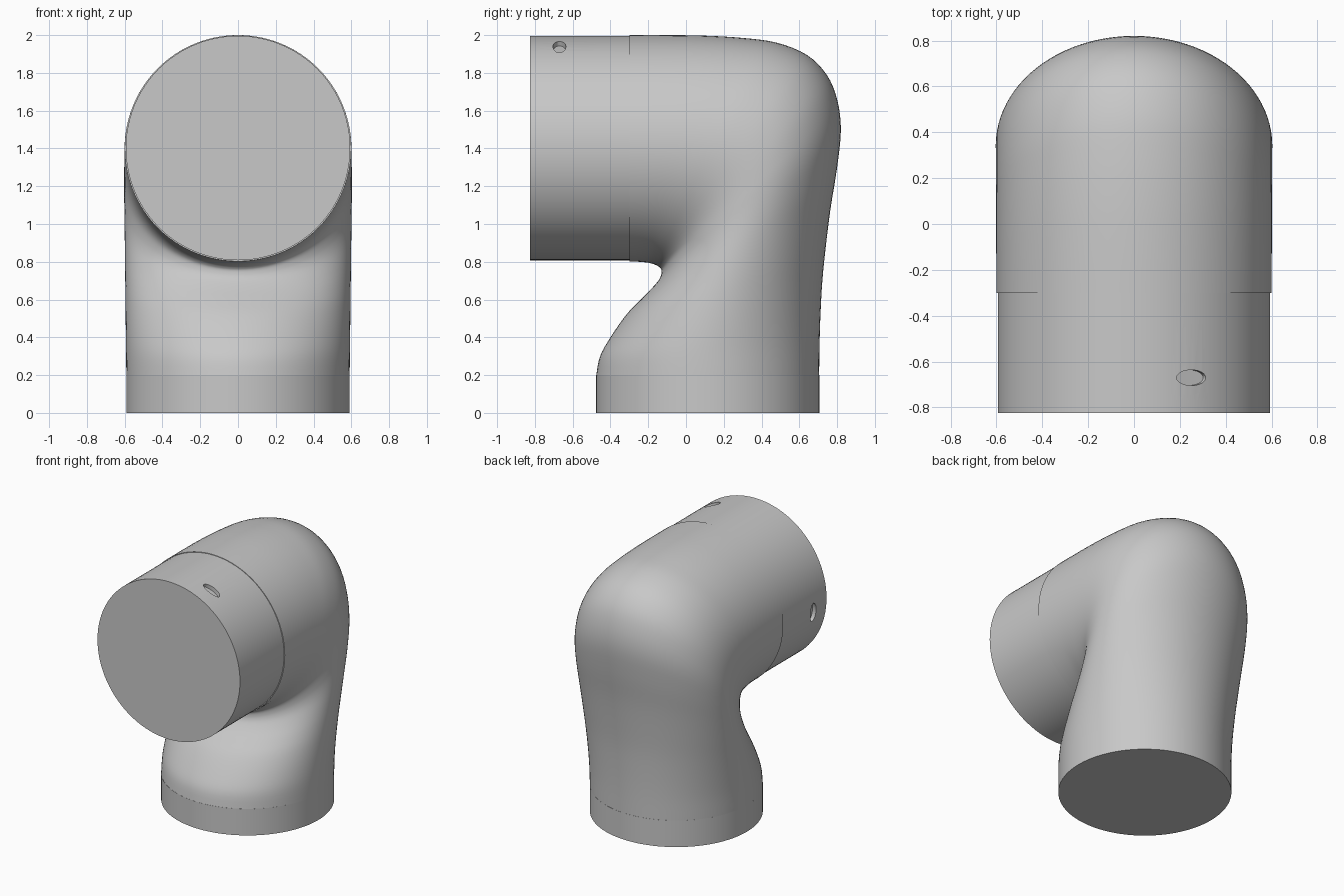
import bpy, bmesh, math
from mathutils import Vector, Matrix

default = bpy.data.objects.get("Cube")
if default:
    bpy.data.objects.remove(default, do_unlink=True)

SEGMENTS = 96
AXIS_Z = 1.402          # height of the outlet axis
OUTLET_RADIUS = 0.594

grey = bpy.data.materials.new("plain grey")
grey.use_nodes = True
grey.diffuse_color = (0.58, 0.58, 0.58, 1)
shader = next(n for n in grey.node_tree.nodes if n.type == "BSDF_PRINCIPLED")
shader.inputs["Base Color"].default_value = grey.diffuse_color


def finish(name, bm):
    """Turn a bmesh into a grey object in the scene."""
    bmesh.ops.recalc_face_normals(bm, faces=bm.faces)
    mesh = bpy.data.meshes.new(name)
    bm.to_mesh(mesh)
    bm.free()
    mesh.materials.append(grey)
    obj = bpy.data.objects.new(name, mesh)
    bpy.context.collection.objects.link(obj)
    return obj


def smooth(obj):
    bpy.ops.object.select_all(action="DESELECT")
    obj.select_set(True)
    bpy.context.view_layer.objects.active = obj
    bpy.ops.object.shade_smooth_by_angle(angle=math.radians(35))


def cylinder(name, radius, depth, matrix, sides=SEGMENTS):
    bm = bmesh.new()
    bmesh.ops.create_cone(bm, cap_ends=True, segments=sides, radius1=radius,
                          radius2=radius, depth=depth, matrix=matrix)
    return finish(name, bm)


def spline(points, steps):
    """Catmull-Rom curve through the points."""
    result = []
    last = len(points) - 1
    for i in range(last):
        a, b = points[max(i - 1, 0)], points[i]
        c, d = points[i + 1], points[min(i + 2, last)]
        for s in range(steps):
            t = s / steps
            result.append(0.5 * (2 * b + (c - a) * t
                                 + (2 * a - 5 * b + 4 * c - d) * t ** 2
                                 + (3 * b - a - 3 * c + d) * t ** 3))
    return result + [points[last]]


# Elbow stations: inner bend (y, z), then outer bend (y, z)
stations = [
    (-.475, .2, .705, .2), (-.455, .3, .707, .36), (-.4, .4, .712, .52),
    (-.32, .515, .722, .7), (-.25, .59, .74, .88), (-.19, .65, .765, 1.08),
    (-.15, .695, .8, 1.3), (-.135, .72, .82, 1.5), (-.13, .74, .8, 1.66),
    (-.13, .755, .745, 1.79), (-.135, .765, .64, 1.895),
    (-.145, .775, .48, 1.96), (-.165, .785, .3, 1.985),
    (-.2, .795, .1, 1.997), (-.25, .8, -.1, 2), (-.3, .802, -.3, 2),
]

# Elbow: oval sections lofted around the bend
inner = spline([Vector((0, s[0], s[1])) for s in stations], 4)
outer = spline([Vector((0, s[2], s[3])) for s in stations], 4)
bm = bmesh.new()
rings = []
for k, (a, b) in enumerate(zip(inner, outer)):
    middle, half = (a + b) / 2, (b - a) / 2
    f = k / (len(inner) - 1)
    width = 0.591 + 0.012 * min(1, 2 * f) - 0.003 * max(0, 2 * f - 1)
    ring = []
    for i in range(SEGMENTS):
        angle = math.tau * i / SEGMENTS
        side = Vector((width * math.sin(angle), 0, 0))
        ring.append(bm.verts.new(middle + half * math.cos(angle) + side))
    rings.append(ring)
for low, high in zip(rings, rings[1:]):
    for i in range(SEGMENTS):
        j = (i + 1) % SEGMENTS
        bm.faces.new((low[i], low[j], high[j], high[i]))
bm.faces.new(rings[0])
bm.faces.new(rings[-1])
smooth(finish("elbow", bm))

# Straight collar under the elbow
smooth(cylinder("base_collar", 0.591, 0.2, Matrix.Translation((0, 0.115, 0.1))))

# Straight outlet pipe, closed at the front
quarter_turn = Matrix.Rotation(math.pi / 2, 4, "X")
outlet = cylinder("outlet_pipe", OUTLET_RADIUS, 0.535,
                  Matrix.Translation((0, -0.5575, AXIS_Z)) @ quarter_turn)

# Two shallow oval recesses cut in the outlet wall
for name, degrees in (("top_recess_cutter", 65), ("side_recess_cutter", 185)):
    angle = math.radians(degrees)
    outward = Vector((math.cos(angle), 0, math.sin(angle)))
    place = (Matrix.Translation(Vector((0, -0.67, AXIS_Z)) + outward * OUTLET_RADIUS)
             @ outward.to_track_quat("Z", "Y").to_matrix().to_4x4())
    along = Vector((-math.sin(angle), 0, math.cos(angle)))
    frame = Matrix((along, Vector((0, 1, 0)), outward)).transposed().to_4x4()
    place = Matrix.Translation(place.translation) @ frame
    cutter = cylinder(name, 1, 0.06, place @ Matrix.Diagonal((0.07, 0.034, 1, 1)), 32)
    cutter.hide_render = True
    cutter.hide_set(True)
    cut = outlet.modifiers.new("recess", "BOOLEAN")
    cut.operation = "DIFFERENCE"
    cut.solver = "EXACT"
    cut.object = cutter
smooth(outlet)
